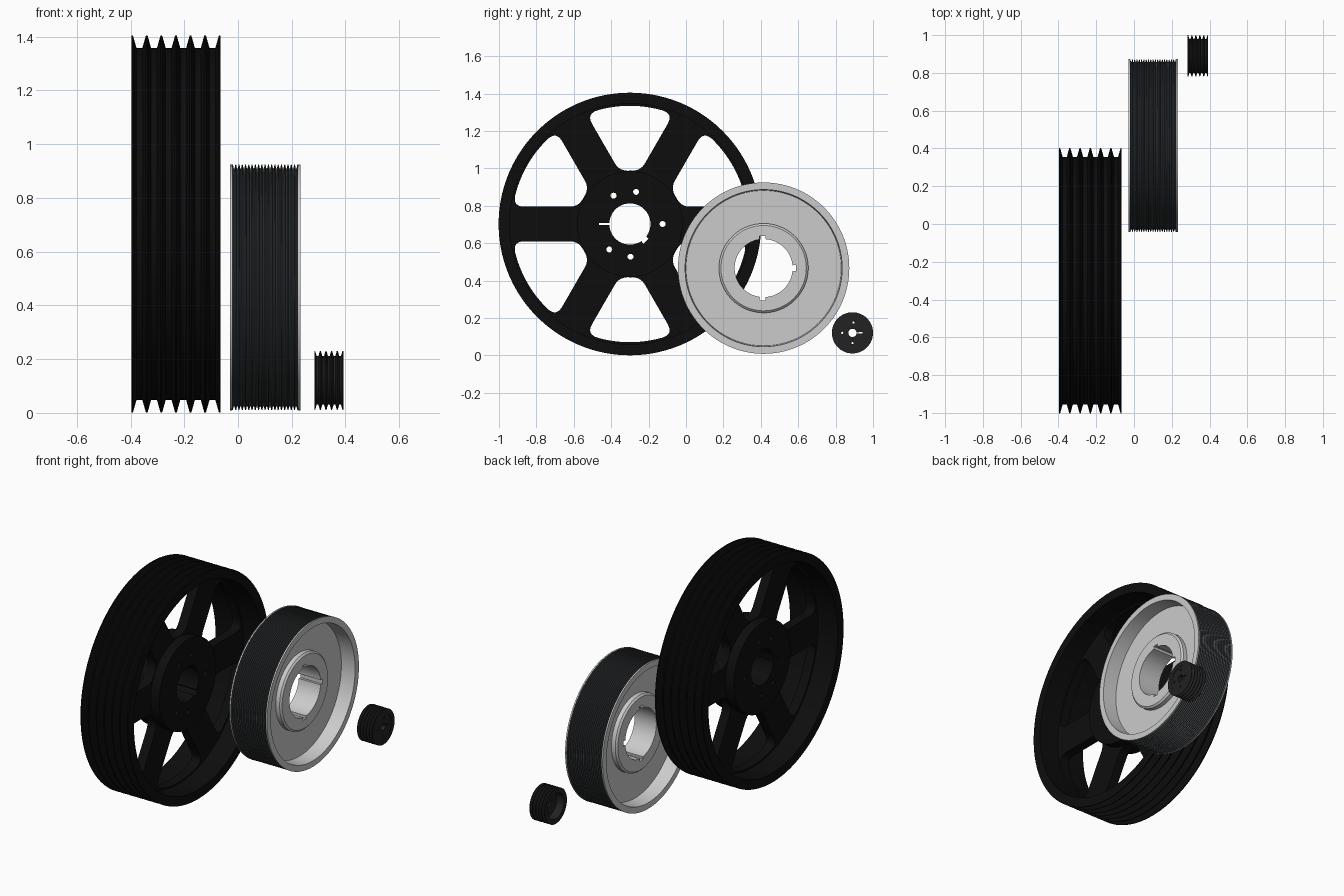
import bpy, bmesh, math
from mathutils import Matrix
from math import sin, cos, pi, radians

if "Cube" in bpy.data.objects:
    bpy.data.objects.remove(bpy.data.objects["Cube"])

def material(name, c):
    m = bpy.data.materials.new(name)
    m.diffuse_color = (*c, 1)
    m.use_nodes = True
    m.node_tree.nodes["Principled BSDF"].inputs["Base Color"].default_value = m.diffuse_color
    return m

BLACK = material("black_paint", (0.004, 0.004, 0.004))
DARK = material("dark_iron", (0.016, 0.016, 0.016))
STEEL = material("groove_grey", (0.06, 0.068, 0.072))

def finish(name, me, loc, mat):
    bm = bmesh.new()
    bm.from_mesh(me)
    bmesh.ops.remove_doubles(bm, verts=bm.verts, dist=1e-5)
    bmesh.ops.recalc_face_normals(bm, faces=bm.faces)
    bm.to_mesh(me)
    bm.free()
    me.shade_smooth()
    me.set_sharp_from_angle(angle=radians(25))
    me.materials.clear()
    if mat:
        me.materials.append(mat)
    ob = bpy.data.objects.new(name, me)
    ob.location = (0, loc[0], loc[1])
    bpy.context.collection.objects.link(ob)
    return ob

def lathe(name, profile, loc, mat=None, n=128):
    """Revolve a closed (x, radius) profile around the x axis."""
    bm = bmesh.new()
    rings = [[bm.verts.new((x, r * cos(2 * pi * i / n), r * sin(2 * pi * i / n)))
              for x, r in profile] for i in range(n)]
    k = len(profile)
    for i in range(n):
        a, b = rings[i], rings[(i + 1) % n]
        for j in range(k):
            bm.faces.new((a[j], a[(j + 1) % k], b[(j + 1) % k], b[j]))
    me = bpy.data.meshes.new(name)
    bm.to_mesh(me)
    bm.free()
    return finish(name, me, loc, mat)

def plate(name, loops, x0, x1, loc, mat=None):
    """Extrude nested (y, z) outlines along x; inner loops become holes."""
    cu = bpy.data.curves.new(name, 'CURVE')
    cu.dimensions, cu.fill_mode, cu.extrude = '2D', 'BOTH', (x1 - x0) / 2
    for pts in loops:
        s = cu.splines.new('POLY')
        s.points.add(len(pts) - 1)
        for p, q in zip(s.points, pts):
            p.co = (q[0], q[1], 0, 1)
        s.use_cyclic_u = True
    tmp = bpy.data.objects.new(name + "_outline", cu)
    me = bpy.data.meshes.new_from_object(tmp)
    bpy.data.objects.remove(tmp)
    me.transform(Matrix(((0, 0, 1, (x0 + x1) / 2), (1, 0, 0, 0), (0, 1, 0, 0), (0, 0, 0, 1))))
    return finish(name, me, loc, mat)

def polar(r, a):
    return (r * cos(a), r * sin(a))

def circle(r, c=(0, 0), n=128):
    return [(c[0] + r * cos(2 * pi * i / n), c[1] + r * sin(2 * pi * i / n)) for i in range(n)]

def bore(r, notches, n=96):
    """Circle with notches given as (angle in degrees, width, outer radius)."""
    pts = [(2 * pi * i / n, r) for i in range(n)]
    for deg, w, R in notches:
        a, h = radians(deg), w / 2 / r
        pts = [p for p in pts if abs((p[0] - a + pi) % (2 * pi) - pi) > h * 1.05]
        pts += [(a - h, r), (a - h + 1e-4, R), (a + h - 1e-4, R), (a + h, r)]
    pts = sorted((a % (2 * pi), R) for a, R in pts)
    return [polar(R, a) for a, R in pts]

def grooves(x0, x1, n, r, depth, tip, floor):
    """V-groove outline from x0 to x1."""
    p = (x1 - x0 - tip) / n
    out = [(x0, r)]
    for i in range(n):
        a = x0 + tip + i * p
        m = a + (p - tip) / 2
        out += [(a, r), (m - floor / 2, r - depth), (m + floor / 2, r - depth), (a + p - tip, r)]
    return out + [(x1, r)]

def window(mid, r0, r1, w, cut):
    """Rounded opening between two spokes of width w."""
    def at(r):
        return radians(30) - math.asin(w / 2 / r)
    def arc(r, s):
        a = (at(r) - cut / r) * s
        return [polar(r, -a + 2 * a * i / 12) for i in range(13)]
    def corner(r, s, rin):
        c, e, q = polar(r, s * at(r)), polar(r, s * (at(r) - cut / r)), polar(rin, s * at(rin))
        return [tuple((1 - t) ** 2 * e[k] + 2 * t * (1 - t) * c[k] + t * t * q[k] for k in (0, 1))
                for t in [i / 6 for i in range(1, 7)]]
    pts = arc(r1, 1) + corner(r1, 1, r1 - cut)
    pts += corner(r0, 1, r0 + cut * .8)[::-1] + arc(r0, -1)
    pts += corner(r0, -1, r0 + cut * .8) + corner(r1, -1, r1 - cut)[::-1]
    c, s = cos(mid), sin(mid)
    return [(x * c - y * s, x * s + y * c) for x, y in pts]

# Large spoked pulley
L = (-0.30, 0.703)
X0, X1 = -0.397, -0.065
lathe("large_rim", grooves(X0, X1, 6, 0.702, 0.047, 0.006, 0.022) + [(X1, 0.643), (X0, 0.643)], L, BLACK, 160)
plate("large_spokes", [circle(0.648), circle(0.2)] +
      [window(radians(30 + 60 * i), 0.285, 0.632, 0.185, 0.06) for i in range(6)],
      -0.261, -0.201, L, BLACK)
plate("large_hub", [circle(0.282), bore(0.11, [(180, 0.008, 0.165), (-47, 0.035, 0.128)])] +
      [circle(0.016, polar(0.175, radians(a)), 20) for a in (0, 79, 120, 231, 271)],
      -0.321, -0.141, L, BLACK)

# Middle pulley: light rim with web, dark grooved band, keyed hub
M = (0.415, 0.467)
X0, X1 = -0.03, 0.232
E = 0.008
lathe("middle_rim", [(X0, 0.458), (X0 + E, 0.458), (X0 + E, 0.435), (X1 - E, 0.435), (X1 - E, 0.458),
                     (X1, 0.458), (X1, 0.42), (0.14, 0.415), (0.14, 0.22), (0.062, 0.22),
                     (0.062, 0.415), (X0, 0.42)], M)
lathe("middle_groove_band", grooves(X0 + E, X1 - E, 20, 0.457, 0.014, 0.003, 0.003) +
      [(X1 - E, 0.434), (X0 + E, 0.434)], M, STEEL)
lathe("middle_hub_collar", [(0.025, 0.228), (0.035, 0.239), (0.167, 0.239), (0.177, 0.228),
                            (0.177, 0.2), (0.025, 0.2)], M)
plate("middle_hub", [circle(0.2), bore(0.155, [(0, 0.03, 0.173), (92, 0.03, 0.173), (268, 0.03, 0.173)])],
      0.025, 0.177, M)

# Small pulley
S = (0.89, 0.121)
X0, X1 = 0.284, 0.392
lathe("small_rim", grooves(X0, X1, 5, 0.11, 0.02, 0.003, 0.006) + [(X1, 0.08), (X0, 0.08)], S, DARK, 96)
plate("small_hub", [circle(0.081, n=96), bore(0.022, [(0, 0.004, 0.055)], 32)] +
      [circle(0.006, polar(0.055, radians(a)), 16) for a in (85, 180, 270)],
      0.335, 0.390, S, DARK)
